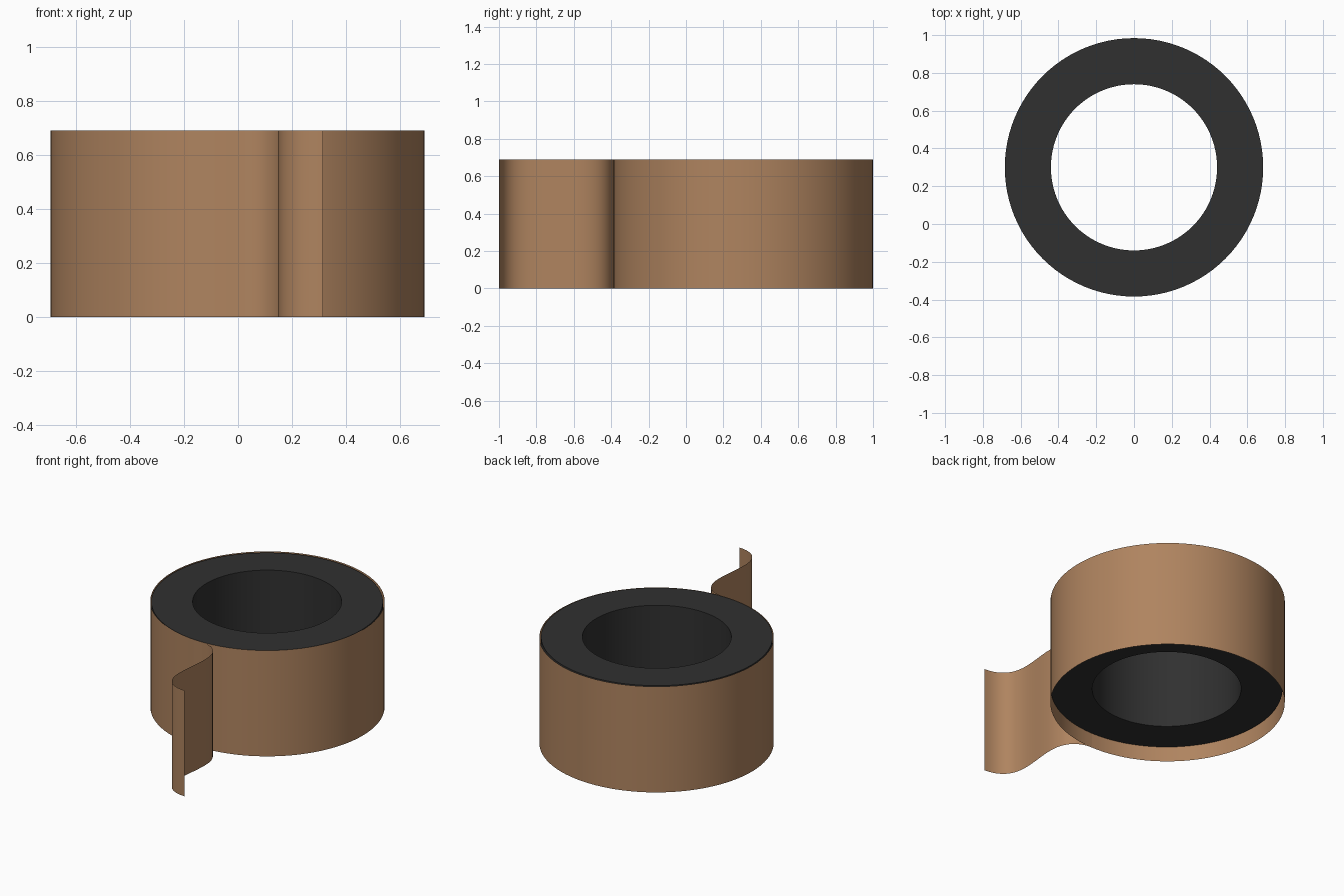
import bpy, bmesh
from math import pi, sin, cos
from mathutils import Vector
from mathutils.geometry import interpolate_bezier

if "Cube" in bpy.data.objects:
    bpy.data.objects.remove(bpy.data.objects["Cube"])

H, CY = 0.69, 0.30      # roll height and centre in y


def material(name, rgb):
    m = bpy.data.materials.new(name)
    m.diffuse_color = (*rgb, 1)
    m.use_nodes = True
    m.node_tree.nodes["Principled BSDF"].inputs["Base Color"].default_value = m.diffuse_color
    return m


def sweep(name, rows, mat, close_rows=False, close_cols=False):
    """Grid surface joining successive rows of points."""
    bm = bmesh.new()
    grid = [[bm.verts.new(p) for p in row] for row in rows]
    n, k = len(grid), len(grid[0])
    for i in range(n if close_rows else n - 1):
        for j in range(k if close_cols else k - 1):
            a, b = grid[i], grid[(i + 1) % n]
            bm.faces.new((a[j], b[j], b[(j + 1) % k], a[(j + 1) % k]))
    bmesh.ops.recalc_face_normals(bm, faces=bm.faces)
    me = bpy.data.meshes.new(name)
    bm.to_mesh(me)
    bm.free()
    me.materials.append(mat)
    ob = bpy.data.objects.new(name, me)
    bpy.context.collection.objects.link(ob)
    bpy.ops.object.select_all(action='DESELECT')
    ob.select_set(True)
    bpy.context.view_layer.objects.active = ob
    bpy.ops.object.shade_smooth_by_angle(angle=0.6)
    return ob


tan = material("tape_tan", (0.43, 0.23, 0.115))
dark = material("core_dark", (0.03, 0.03, 0.03))

# Thick ring, flush with the tape on top and recessed underneath
profile = [(0.44, 0.095), (0.684, 0.095), (0.684, H - 0.001), (0.44, H - 0.001)]
N = 96
sweep("roll_core",
      [[(r * cos(2 * pi * i / N), CY + r * sin(2 * pi * i / N), z) for r, z in profile]
       for i in range(N)], dark, True, True)

# Tape path: one slightly loose turn around the roll, then the wavy free end
path = []
for i in range(N):
    t = i / N
    a = -pi / 2 + 2 * pi * t
    r = 0.6865 + 0.0125 * sin(pi * t) ** 4 + (0.004 * sin(pi * (t - 0.5) * 2) if t > 0.5 else 0)
    path.append((r * cos(a), CY + r * sin(a)))
tail = [((0, -0.3865), (0.10, -0.3865), (0.165, -0.45), (0.165, -0.57)),
        ((0.165, -0.57), (0.165, -0.66), (0.148, -0.73), (0.148, -0.82)),
        ((0.148, -0.82), (0.148, -0.94), (0.21, -0.995), (0.315, -1.0))]
for k, seg in enumerate(tail):
    pts = interpolate_bezier(*[Vector((x, y, 0)) for x, y in seg], 16)
    path += [(p.x, p.y) for p in (pts if k == 0 else pts[1:])]
sweep("tape_strip", [[(x, y, 0), (x, y, H)] for x, y in path], tan)
